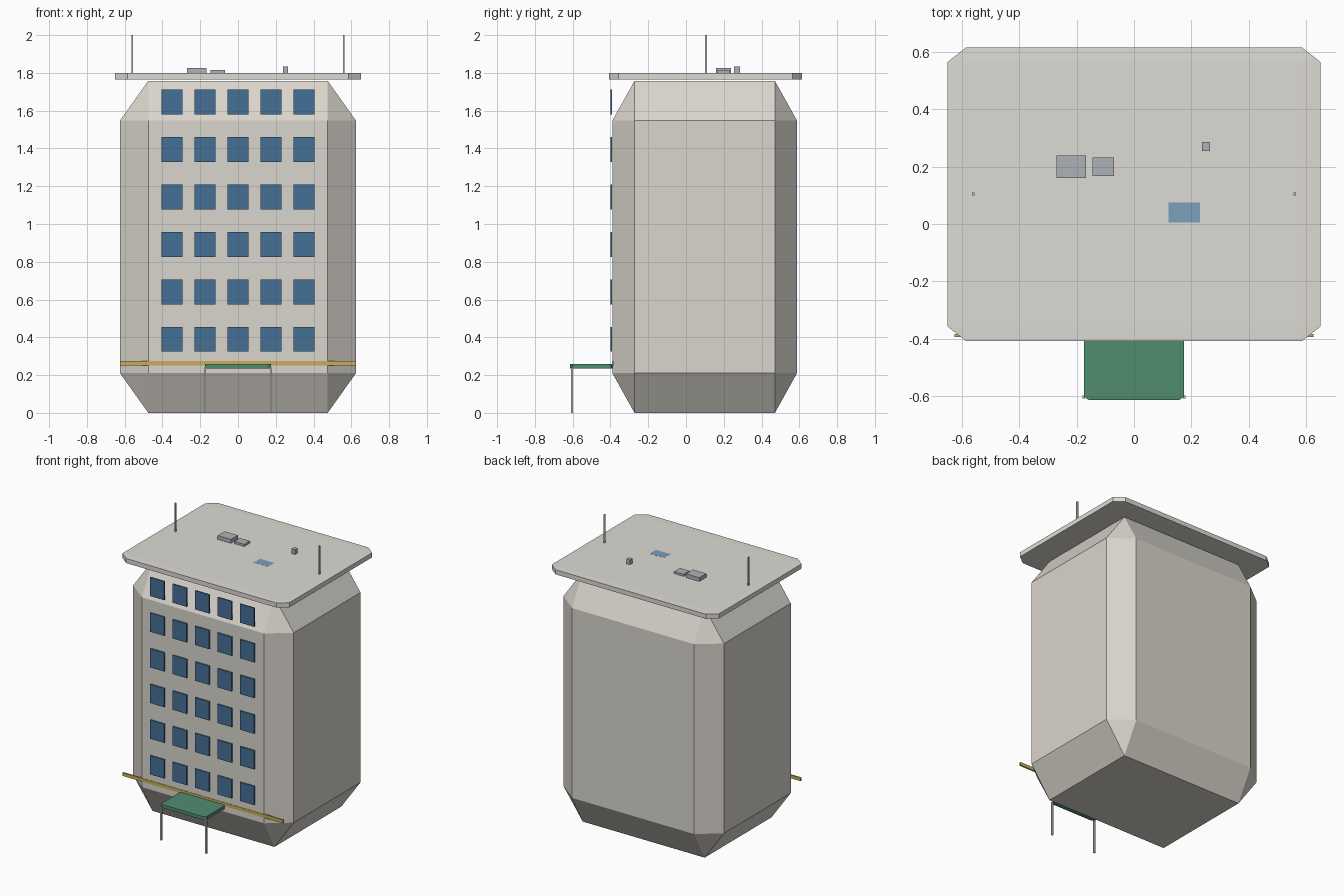
import bpy, bmesh
from mathutils import Vector

if "Cube" in bpy.data.objects:
    bpy.data.objects.remove(bpy.data.objects["Cube"])


def material(name, rgb):
    m = bpy.data.materials.new(name)
    m.diffuse_color = (*rgb, 1)
    m.use_nodes = True
    m.node_tree.nodes["Principled BSDF"].inputs["Base Color"].default_value = m.diffuse_color
    return m


STONE = material("stone", (0.70, 0.67, 0.61))
SLAB = material("roof_stone", (0.73, 0.71, 0.66))
GLASS = material("glass", (0.06, 0.16, 0.30))
GOLD = material("gold", (0.60, 0.42, 0.10))
GREEN = material("green", (0.08, 0.27, 0.16))
METAL = material("metal", (0.42, 0.45, 0.48))
PALE = material("pale_metal", (0.62, 0.61, 0.60))
SKY = material("skylight_glass", (0.20, 0.35, 0.50))


def box(name, lo, hi, mat, bevel=0.0):
    """Box between two corners; bevel is a fraction of each dimension."""
    lo, hi = Vector(lo), Vector(hi)
    bm = bmesh.new()
    bmesh.ops.create_cube(bm, size=1)
    if bevel:
        bmesh.ops.bevel(bm, geom=bm.edges[:], offset=bevel, segments=1,
                        profile=0.5, affect='EDGES')
    bmesh.ops.scale(bm, vec=hi - lo, verts=bm.verts)
    mesh = bpy.data.meshes.new(name)
    bm.to_mesh(mesh)
    bm.free()
    mesh.materials.append(mat)
    ob = bpy.data.objects.new(name, mesh)
    ob.location = (lo + hi) / 2
    bpy.context.collection.objects.link(ob)
    return ob


# Main tower and overhanging roof
box("building_body", (-0.625, -0.39, 0), (0.625, 0.588, 1.758), STONE, 0.12)
box("roof_slab", (-0.65, -0.408, 1.764), (0.65, 0.615, 1.8), SLAB, 0.05)

# Front windows: six floors of five
for row in range(6):
    z = 0.39 + row * 0.251
    for col in range(5):
        x = (col - 2) * 0.175
        box(f"window_{row}_{col}", (x - 0.055, -0.4, z - 0.066),
            (x + 0.055, -0.391, z + 0.066), GLASS)

# Trim band and entrance canopy
box("trim_band", (-0.625, -0.393, 0.252), (0.625, -0.383, 0.275), GOLD)
box("entrance_canopy", (-0.175, -0.613, 0.234), (0.175, -0.387, 0.26), GREEN, 0.05)

# Mirrored canopy posts and roof antennas
for side, s in (("left", -1), ("right", 1)):
    x = s * 0.175
    box(f"canopy_post_{side}", (x - 0.005, -0.608, 0), (x + 0.005, -0.598, 0.24), PALE)
    x = s * 0.56
    box(f"antenna_{side}", (x - 0.005, 0.1, 1.765), (x + 0.005, 0.11, 2.0), PALE)

# Rooftop equipment
box("air_unit_large", (-0.27, 0.16, 1.798), (-0.167, 0.238, 1.827), METAL)
box("air_unit_small", (-0.145, 0.168, 1.798), (-0.07, 0.232, 1.815), METAL)
box("roof_vent", (0.237, 0.255, 1.798), (0.265, 0.285, 1.834), METAL)
box("skylight", (0.12, 0.005, 1.79), (0.23, 0.075, 1.8005), SKY)
